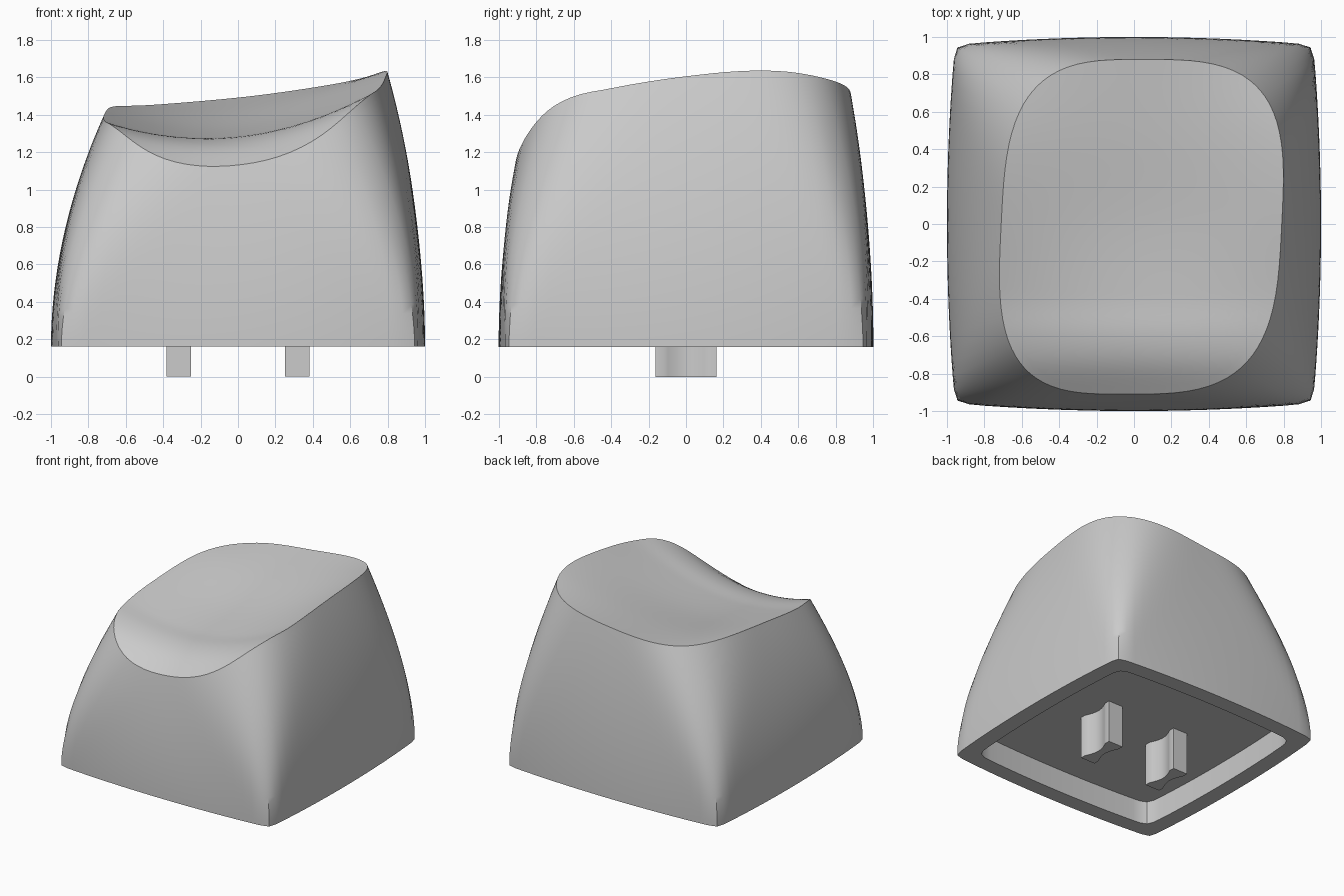
import bpy, bmesh, math

cube = bpy.data.objects.get("Cube")
if cube:
    bpy.data.objects.remove(cube, do_unlink=True)

grey = bpy.data.materials.new("plain_grey")
grey.use_nodes = True
colour = (0.6, 0.6, 0.6, 1)
grey.diffuse_color = colour
grey.node_tree.nodes["Principled BSDF"].inputs["Base Color"].default_value = colour

BASE_Z, FLOOR_Z = 0.16, 0.35
SIDE_SEGS, LEVELS, RINGS = 24, 28, 22
N = SIDE_SEGS * 4


def mix(a, b, t):
    return a + (b - a) * t


def curve(points, v):
    """Smooth interpolation through (position, value) points."""
    if v <= points[0][0]:
        return points[0][1]
    if v >= points[-1][0]:
        return points[-1][1]
    slopes = []
    for i in range(len(points)):
        a, b = points[max(i - 1, 0)], points[min(i + 1, len(points) - 1)]
        slopes.append((b[1] - a[1]) / (b[0] - a[0]))
    for i in range(len(points) - 1):
        (p, f), (q, g) = points[i], points[i + 1]
        if p <= v <= q:
            h = q - p
            t = (v - p) / h
            return (f * (1 + 2 * t) * (1 - t) ** 2 + slopes[i] * h * t * (1 - t) ** 2
                    + g * t * t * (3 - 2 * t) + slopes[i + 1] * h * t * t * (t - 1))


# Dish: height along the middle, and how strongly it curves up sideways
MIDDLE = [(-0.92, 1.125), (-0.75, 1.23), (-0.6, 1.275), (-0.4, 1.29),
          (0, 1.34), (0.5, 1.43), (0.9, 1.495)]
SCOOP = [(-0.92, 0.38), (-0.6, 0.31), (0, 0.29), (0.5, 0.2), (0.9, 0.08)]


def dish_height(x, y):
    return curve(MIDDLE, y) + 0.105 * x + curve(SCOOP, y) * x * x


def ring_point(i, s):
    """Outline point of the body, from s = 0 at the base to s = 1 at the rim."""
    side, k = divmod(i, SIDE_SEGS)
    u = 2 * k / SIDE_SEGS - 1
    dx, dy = [(1, u), (-u, 1), (-1, -u), (u, -1)][side]
    w = s ** 1.95
    half_x = mix(1, 0.79 if dx > 0 else 0.71, w)
    half_y = mix(1, 0.88 if dy > 0 else 0.91, w)
    bulge = 1 - 0.045 * (1 - s) * u * u
    n = 1 / mix(1 / 60, 1 / 3.3, s ** 1.4)
    r = bulge / (abs(dx) ** n + abs(dy) ** n) ** (1 / n)
    x, y = dx * r * half_x, dy * r * half_y
    return x + 0.05 * w * y, y


def finish(bm, name, angle):
    bmesh.ops.recalc_face_normals(bm, faces=bm.faces)
    mesh = bpy.data.meshes.new(name)
    bm.to_mesh(mesh)
    bm.free()
    mesh.materials.append(grey)
    obj = bpy.data.objects.new(name, mesh)
    bpy.context.collection.objects.link(obj)
    bpy.ops.object.select_all(action='DESELECT')
    obj.select_set(True)
    bpy.context.view_layer.objects.active = obj
    bpy.ops.object.shade_smooth_by_angle(angle=math.radians(angle))
    return obj


def add_ring(bm, points):
    return [bm.verts.new(p) for p in points]


def bridge(bm, a, b):
    for i in range(len(a)):
        j = (i + 1) % len(a)
        bm.faces.new((a[i], a[j], b[j], b[i]))


# Cap shell: outer walls, scooped top, and a shallow hollow underneath
bm = bmesh.new()
rim = [ring_point(i, 1) for i in range(N)]
base = None
for level in range(LEVELS + 1):
    s = level / LEVELS
    pts = []
    for i in range(N):
        x, y = ring_point(i, s)
        pts.append((x, y, mix(BASE_Z, dish_height(*rim[i]), s)))
    ring = add_ring(bm, pts)
    if base is None:
        base = ring
    else:
        bridge(bm, last, ring)
    last = ring

for k in range(1, RINGS):
    f = 1 - k / RINGS
    ring = add_ring(bm, [(x * f, y * f, dish_height(x * f, y * f)) for x, y in rim])
    bridge(bm, last, ring)
    last = ring
centre = bm.verts.new((0, 0, dish_height(0, 0)))
for i in range(N):
    bm.faces.new((last[i], last[(i + 1) % N], centre))

inner = [(x * 0.87, y * 0.87) for x, y in (ring_point(i, 0.12) for i in range(N))]
lip = add_ring(bm, [(x, y, BASE_Z) for x, y in inner])
ceiling = add_ring(bm, [(x, y, FLOOR_Z) for x, y in inner])
bridge(bm, base, lip)
bridge(bm, lip, ceiling)
bm.faces.new(ceiling)
finish(bm, "cap_shell", 30)


# Stem prongs: slabs with a hollowed groove on both broad sides
def prong(name, cx):
    bm = bmesh.new()
    half_w, half_l, groove, steps = 0.066, 0.163, 0.12, 10
    edge = [(half_w, -half_l)]
    for k in range(steps + 1):
        t = 2 * k / steps - 1
        edge.append((half_w - 0.035 * math.cos(t * math.pi / 2), t * groove))
    edge.append((half_w, half_l))
    outline = edge + [(-x, -y) for x, y in edge]
    bottom = add_ring(bm, [(cx + x, y, 0) for x, y in outline])
    top = add_ring(bm, [(cx + x, y, FLOOR_Z + 0.01) for x, y in outline])
    bridge(bm, bottom, top)
    bm.faces.new(bottom)
    bm.faces.new(top)
    finish(bm, name, 30)


prong("right_stem_prong", -0.317)
prong("left_stem_prong", 0.317)
